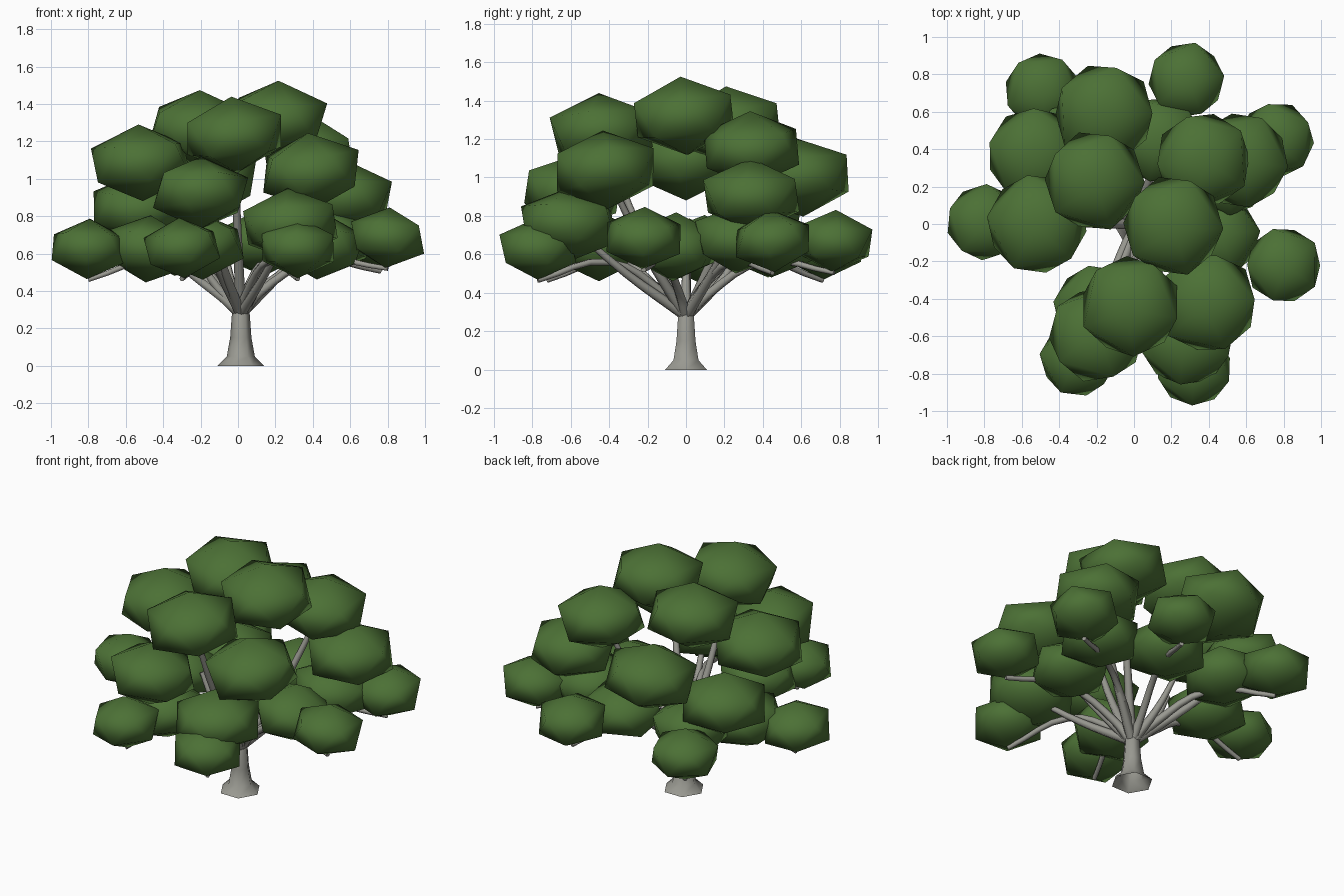
import bpy, math, random
from mathutils import Vector

if "Cube" in bpy.data.objects:
    bpy.data.objects.remove(bpy.data.objects["Cube"])

random.seed(4)


def material(name, rgb):
    m = bpy.data.materials.new(name)
    m.diffuse_color = (*rgb, 1)
    m.use_nodes = True
    m.node_tree.nodes["Principled BSDF"].inputs["Base Color"].default_value = m.diffuse_color
    return m


leaf_green = material("leaf_green", (0.072, 0.164, 0.036))
bark_grey = material("bark_grey", (0.32, 0.32, 0.285))

# Leaf clusters by size: (half width, half height), centres
tiers = {
    "upper": (0.272, 0.205, [(0.21, -0.01, 1.32), (-0.21, 0.23, 1.27), (-0.02, -0.44, 1.235),
                             (-0.52, 0.0, 1.085), (0.39, -0.42, 1.04), (-0.16, 0.59, 1.0)]),
    "middle": (0.26, 0.195, [(0.37, 0.34, 1.15), (-0.53, 0.37, 0.84), (-0.2, -0.59, 0.925),
                             (0.57, 0.34, 0.905), (0.28, -0.61, 0.755)]),
    "lower": (0.206, 0.162, [(0.80, -0.22, 0.685), (0.76, 0.45, 0.67), (0.28, 0.77, 0.67),
                             (-0.49, 0.71, 0.63), (-0.80, 0.01, 0.625), (-0.30, -0.72, 0.63),
                             (0.32, -0.77, 0.63)]),
    "inner": (0.235, 0.18, [(0.44, -0.06, 0.64), (-0.2, -0.45, 0.64), (0.13, 0.45, 0.66),
                            (-0.48, 0.09, 0.625), (0.49, 0.27, 0.68), (-0.33, 0.42, 0.66)]),
}


def leaf_cluster(name, centre, half_w, half_h):
    """Squashed twenty-sided ball with a slight tilt."""
    bpy.ops.mesh.primitive_ico_sphere_add(subdivisions=1, radius=1, location=centre)
    ob = bpy.context.object
    ob.name = name
    ob.scale = (half_w / 0.92, half_w / 0.92, half_h)
    ob.rotation_euler = (random.uniform(-0.1, 0.1), random.uniform(-0.1, 0.1),
                         random.uniform(0, math.tau))
    bpy.ops.object.shade_smooth()
    ob.data.materials.append(leaf_green)


def branch(name, points, r0, r1):
    """Tapered six-sided limb along a few smoothed points."""
    cu = bpy.data.curves.new(name, 'CURVE')
    cu.dimensions = '3D'
    cu.bevel_depth = 1
    cu.bevel_resolution = 1
    cu.resolution_u = 4
    cu.use_fill_caps = True
    sp = cu.splines.new('BEZIER')
    sp.bezier_points.add(len(points) - 1)
    for i, (bp, p) in enumerate(zip(sp.bezier_points, points)):
        bp.co = p
        bp.handle_left_type = bp.handle_right_type = 'AUTO'
        bp.radius = r0 + (r1 - r0) * i / (len(points) - 1)
    cu.materials.append(bark_grey)
    ob = bpy.data.objects.new(name, cu)
    bpy.context.collection.objects.link(ob)


# Foliage, with limbs to all but the inner and topmost clusters
for tier, (w, h, centres) in tiers.items():
    for i, c in enumerate(centres):
        leaf_cluster(f"{tier}_leaf_cluster_{i + 1}", c, w, h)
        if tier == "inner" or (tier == "upper" and i < 2):
            continue
        c = Vector(c)
        flat = Vector((c.x, c.y, 0))
        out = flat.normalized()
        root = Vector((0.015, 0, 0.29)) + out * 0.015
        if tier == "lower":
            # low limbs rise into the inner leaves, then droop out below the outer ones
            pts = [root, out * 0.12 + Vector((0, 0, 0.39)),
                   flat * 0.52 + Vector((0, 0, 0.56)),
                   flat + Vector((0, 0, c.z - 0.165))]
            branch(f"lower_limb_{i + 1}", pts, 0.03, 0.014)
        else:
            # two of the upper limbs end short among the leaves
            end = root.lerp(c, 0.5) if tier == "upper" and i in (3, 5) else c
            mid = root.lerp(end, 0.45) + out * 0.03
            branch(f"{tier}_limb_{i + 1}", [root, mid, end], 0.03, 0.014)

# Trunk: lathed six-sided profile with a flared foot, open underneath
profile = [(0.125, 0.0), (0.075, 0.05), (0.057, 0.15), (0.046, 0.30), (0.02, 0.35)]
n = 6
verts = [(0.015 + r * math.cos(math.tau * k / n), r * math.sin(math.tau * k / n), z)
         for r, z in profile for k in range(n)]
faces = [(j * n + k, j * n + (k + 1) % n, (j + 1) * n + (k + 1) % n, (j + 1) * n + k)
         for j in range(len(profile) - 1) for k in range(n)]
faces.append(tuple(range(len(verts) - n, len(verts))))
me = bpy.data.meshes.new("trunk")
me.from_pydata(verts, [], faces)
me.materials.append(bark_grey)
trunk = bpy.data.objects.new("trunk", me)
bpy.context.collection.objects.link(trunk)
bpy.ops.object.select_all(action='DESELECT')
trunk.select_set(True)
bpy.context.view_layer.objects.active = trunk
bpy.ops.object.shade_smooth_by_angle(angle=math.radians(65))
